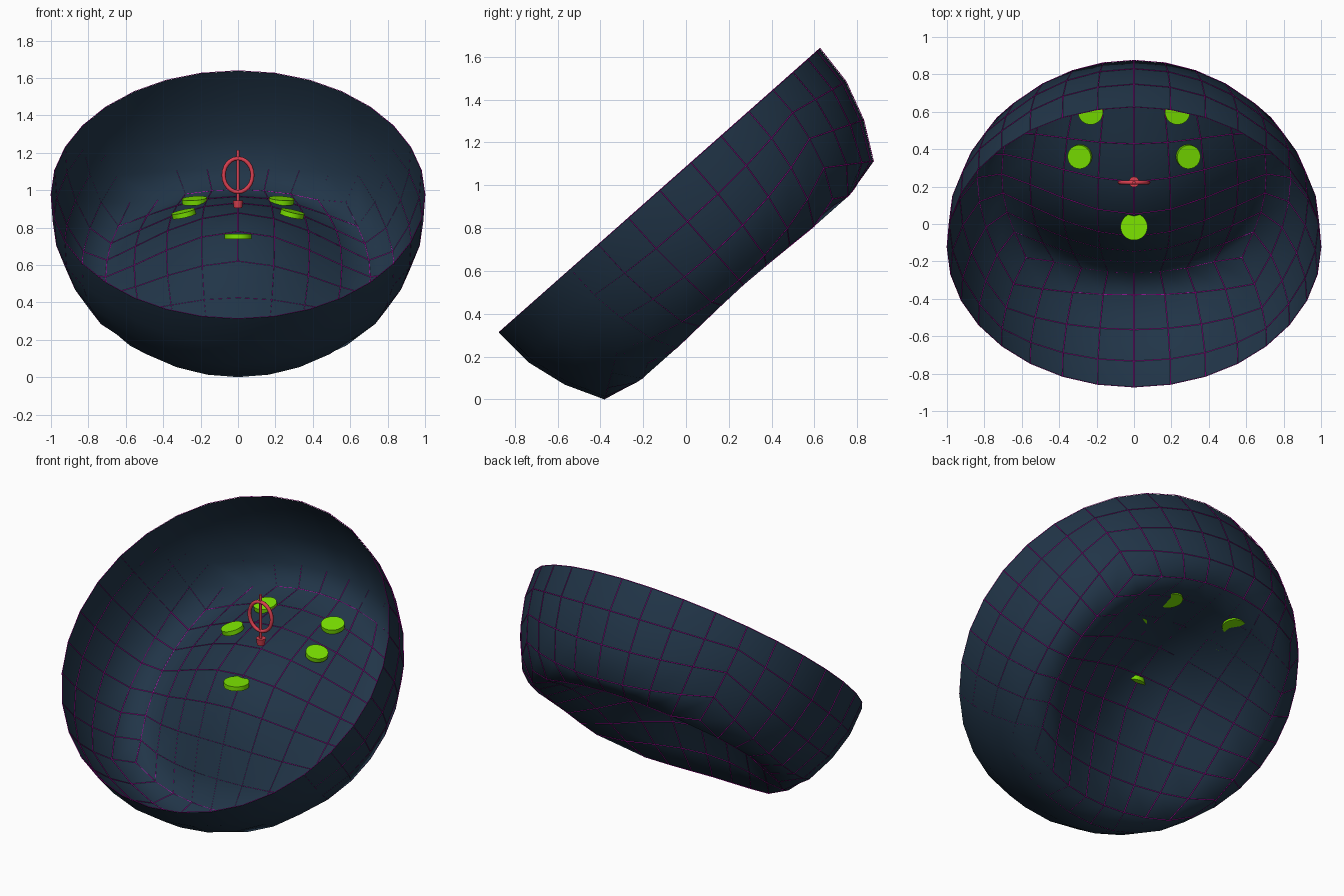
import bpy, bmesh, math
from mathutils import Matrix, Vector

if "Cube" in bpy.data.objects:
    bpy.data.objects.remove(bpy.data.objects["Cube"])

TILT = Matrix.Translation((0, -0.125, 0.975)) @ Matrix.Rotation(math.radians(41.5), 4, 'X')
STEP = math.pi / 16


def material(name, rgb):
    m = bpy.data.materials.new(name)
    m.diffuse_color = (*rgb, 1)
    m.use_nodes = True
    m.node_tree.nodes["Principled BSDF"].inputs["Base Color"].default_value = m.diffuse_color
    return m


NAVY = material("dark_blue", (0.015, 0.035, 0.064))
LIME = material("lime_green", (0.20, 0.78, 0.0))
RED = material("red", (0.70, 0.05, 0.08))
PINK = material("magenta", (1.0, 0.0, 0.75))


def finish(bm, name, mat, angle=None):
    mesh = bpy.data.meshes.new(name)
    bm.to_mesh(mesh)
    bm.free()
    mesh.materials.append(mat)
    ob = bpy.data.objects.new(name, mesh)
    bpy.context.collection.objects.link(ob)
    if angle:
        bpy.ops.object.select_all(action='DESELECT')
        ob.select_set(True)
        bpy.context.view_layer.objects.active = ob
        bpy.ops.object.shade_smooth_by_angle(angle=math.radians(angle))
    return ob


# Depth of the pushed-in floor by radius
FLOOR = [(0, .265), (.2, .305), (.4, .408), (.56, .508), (.65, .562),
         (.72, .596), (.77, .605), (.83, .555)]


def floor_depth(r):
    for (r0, d0), (r1, d1) in zip(FLOOR, FLOOR[1:]):
        if r <= r1:
            return d0 + (d1 - d0) * (r - r0) / (r1 - r0)
    return FLOOR[-1][1]


def bowl_mesh():
    """Half of a rounded cube, 8 x 8 per face, with the bottom pushed inwards."""
    bm = bmesh.new()

    def cap(i, j):
        p = Vector((math.tan(i * STEP), math.tan(j * STEP), 1)).normalized()
        return bm.verts.new((p.x, p.y, -floor_depth(math.hypot(p.x, p.y))))

    grid = {(i, j): cap(i, j) for i in range(-4, 5) for j in range(-4, 5)}
    for i in range(-4, 4):
        for j in range(-4, 4):
            bm.faces.new([grid[i, j], grid[i, j + 1], grid[i + 1, j + 1], grid[i + 1, j]])
    # perimeter of the floor, anticlockwise from the right-hand corner
    ring = ([grid[4, j] for j in range(-4, 4)] + [grid[i, 4] for i in range(4, -4, -1)]
            + [grid[-4, j] for j in range(4, -4, -1)] + [grid[i, -4] for i in range(-4, 4)])
    # side wall rows up to the rim
    for row in (3, 2, 1, 0):
        upper = []
        for k in range(32):
            a = (k % 8 - 4) * STEP
            lat = math.atan(math.tan(row * STEP) * math.cos(a))
            az = (k - 4) * STEP
            s = 1.008 if row else 1.0
            upper.append(bm.verts.new((s * math.cos(lat) * math.cos(az),
                                       s * math.cos(lat) * math.sin(az), -s * math.sin(lat))))
        for k in range(32):
            n = (k + 1) % 32
            bm.faces.new([ring[k], ring[n], upper[n], upper[k]])
        ring = upper
    bmesh.ops.recalc_face_normals(bm, faces=bm.faces)
    bm.transform(TILT)
    return bm


# Bowl sheet
finish(bowl_mesh(), "bowl", NAVY, 80)

# Thin grid lines, nudged up and back so they show on those sides of the sheet
bm = bowl_mesh()
bm.transform(Matrix.Translation((0, 0.002, 0.002)))
lines = finish(bm, "grid_lines", PINK)
wire = lines.modifiers.new("wire", 'WIREFRAME')
wire.thickness = 0.0035
wire.offset = 0
wire.use_boundary = True


# Round floor markers
def marker(name, loc, radius, lean_x, lean_y):
    bm = bmesh.new()
    bmesh.ops.create_cone(bm, cap_ends=True, segments=32, radius1=radius,
                          radius2=radius, depth=0.027)
    bm.transform(Matrix.Translation(loc)
                 @ Matrix.Rotation(math.radians(lean_y), 4, 'Y')
                 @ Matrix.Rotation(math.radians(lean_x), 4, 'X'))
    finish(bm, name, LIME, 40)


marker("front_marker", (0, -0.015, 0.752), 0.072, 0, 0)
for side, s in (("right", 1), ("left", -1)):
    marker(side + "_middle_marker", (s * 0.29, 0.36, 0.874), 0.064, 8, s * 13)
    marker(side + "_back_marker", (s * 0.232, 0.60, 0.943), 0.067, 10, s * 4)


# Red upright emblem: ring, rod and small foot
def torus(name, centre, rx, rz, tube, mat, n=24, m=8):
    bm = bmesh.new()
    rows = []
    for i in range(n):
        a = i * math.tau / n
        row = []
        for j in range(m):
            b = j * math.tau / m
            k = tube * math.cos(b)
            row.append(bm.verts.new((centre[0] + (rx + k) * math.cos(a),
                                     centre[1] + tube * math.sin(b),
                                     centre[2] + (rz + k) * math.sin(a))))
        rows.append(row)
    for i in range(n):
        for j in range(m):
            p, q, t = rows[i], rows[(i + 1) % n], (j + 1) % m
            bm.faces.new([p[j], q[j], q[t], p[t]])
    bmesh.ops.recalc_face_normals(bm, faces=bm.faces)
    finish(bm, name, mat, 60)


torus("emblem_ring", (0, 0.222, 1.08), 0.077, 0.09, 0.011, RED)

bm = bmesh.new()
bmesh.ops.create_cone(bm, cap_ends=True, segments=12, radius1=0.008, radius2=0.008, depth=0.31)
bm.transform(Matrix.Translation((0, 0.222, 1.06)))
finish(bm, "emblem_rod", RED, 40)

bm = bmesh.new()
bmesh.ops.create_cone(bm, cap_ends=True, segments=16, radius1=0.022, radius2=0.028, depth=0.04)
bm.transform(Matrix.Translation((0, 0.225, 0.925)))
finish(bm, "emblem_foot", RED, 40)
